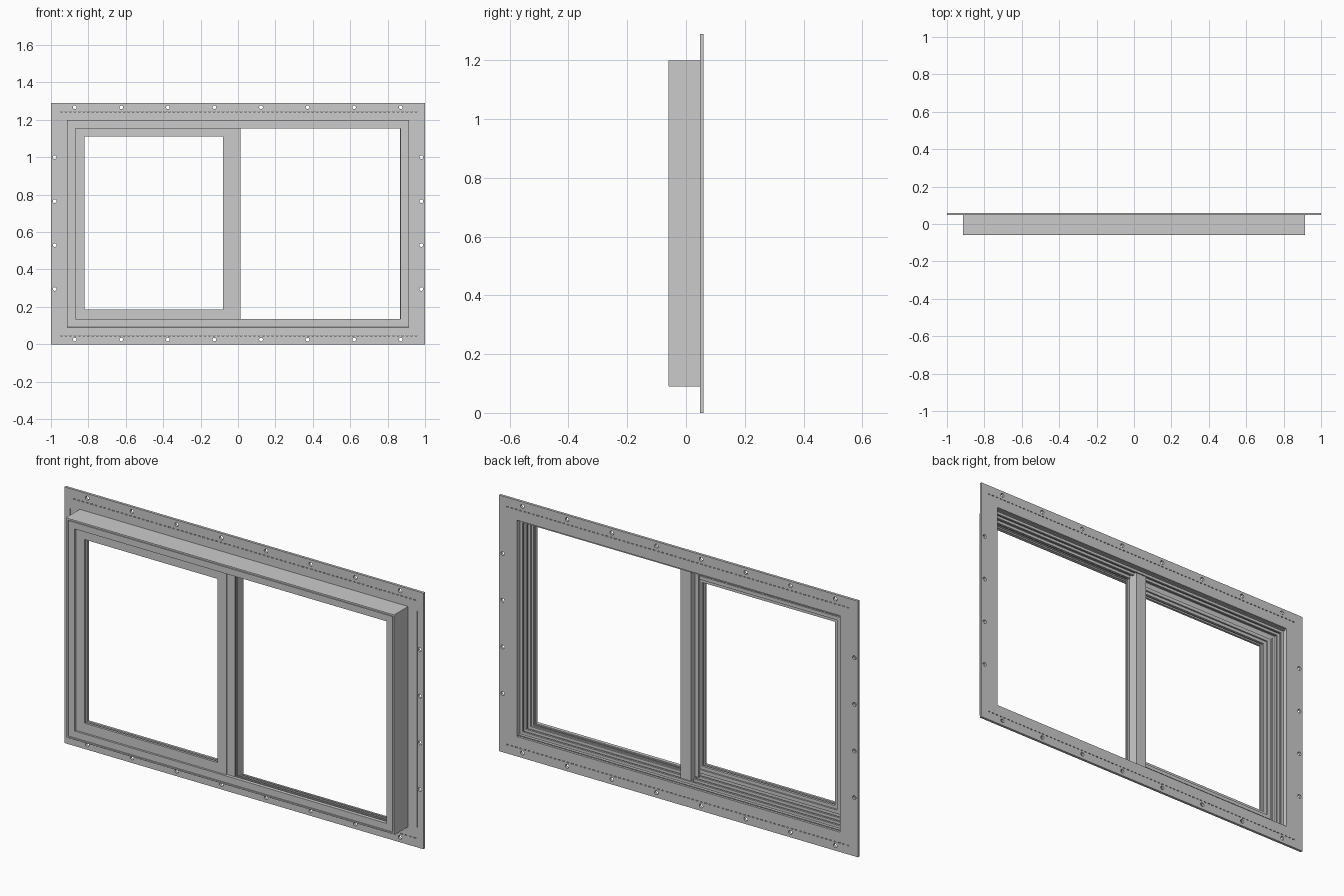
import bpy, bmesh
from math import pi
from mathutils import Matrix, Vector

if "Cube" in bpy.data.objects:
    bpy.data.objects.remove(bpy.data.objects["Cube"])


def finish(name, bm):
    bmesh.ops.recalc_face_normals(bm, faces=bm.faces)
    me = bpy.data.meshes.new(name)
    bm.to_mesh(me)
    bm.free()
    ob = bpy.data.objects.new(name, me)
    bpy.context.collection.objects.link(ob)
    return ob


def ring(name, x0, x1, z0, z1, profile):
    """Sweep a closed (inset, y) profile round a rectangle with mitred corners."""
    bm = bmesh.new()
    corners = []
    for sx, sz in ((0, 0), (1, 0), (1, 1), (0, 1)):
        corners.append([bm.verts.new((x1 - d if sx else x0 + d, y,
                                      z1 - d if sz else z0 + d)) for d, y in profile])
    n = len(profile)
    for c in range(4):
        a, b = corners[c], corners[(c + 1) % 4]
        for i in range(n):
            j = (i + 1) % n
            bm.faces.new((a[i], a[j], b[j], b[i]))
    return finish(name, bm)


def add_box(bm, x0, x1, y0, y1, z0, z1):
    m = Matrix.LocRotScale(Vector(((x0 + x1) / 2, (y0 + y1) / 2, (z0 + z1) / 2)),
                           None, Vector((x1 - x0, y1 - y0, z1 - z0)))
    bmesh.ops.create_cube(bm, size=1, matrix=m)


def box(name, *dims):
    bm = bmesh.new()
    add_box(bm, *dims)
    return finish(name, bm)


# Nailing flange behind the frame
flange = ring("nailing_flange", -1, 1, 0, 1.29,
              [(0, .047), (0, .06), (.1, .06), (.1, .047)])

# Screw holes, perforation dashes and side score lines cut from the flange
bm = bmesh.new()
holes = [(-.873 + i * .249, z) for i in range(8) for z in (.025, 1.267)]
holes += [(s * .98, .295 + i * .235) for i in range(4) for s in (-1, 1)]
for x, z in holes:
    bmesh.ops.create_cone(bm, cap_ends=True, segments=16, radius1=.01, radius2=.01, depth=.1,
                          matrix=Matrix.Translation((x, .055, z)) @ Matrix.Rotation(pi / 2, 4, 'X'))
for z in (.045, 1.243):
    for i in range(80):
        x = -.95 + i * .024
        add_box(bm, x, x + .012, .03, .08, z - .002, z + .002)
for s in (-1, 1):
    add_box(bm, s * .967 - .002, s * .967 + .002, .03, .05, .1, 1.19)
cutter = finish("flange_cutter", bm)
cutter.hide_render = True
mod = flange.modifiers.new("holes", 'BOOLEAN')
mod.operation, mod.solver, mod.object = 'DIFFERENCE', 'EXACT', cutter
bpy.context.view_layer.objects.active = flange
bpy.ops.object.modifier_apply(modifier=mod.name)
bpy.data.objects.remove(cutter)

# Main frame: stepped extrusion with a front lip and track channels
ring("outer_frame", -.915, .915, .09, 1.2, [
    (.002, -.06), (0, -.057), (0, .047), (.015, .05), (.015, .036), (.028, .036),
    (.028, .026), (.02, .026), (.02, .012), (.033, .012), (.033, .002), (.024, .002),
    (.024, -.016), (.038, -.016), (.038, -.026), (.032, -.026), (.032, -.042),
    (.046, -.042), (.046, -.06), (.013, -.06), (.013, -.055), (.009, -.055), (.009, -.06)])

# Glazing gasket round the fixed right-hand opening
ring("fixed_gasket", -.005, .885, .115, 1.18,
     [(0, -.045), (.019, -.045), (.019, -.038), (.014, -.038), (.014, -.03),
      (.019, -.03), (.019, -.022), (0, -.022)])

# Sliding sash in the left half, grooved for its glass
ring("sliding_sash", -.87, -.03, .135, 1.16, [
    (0, -.05), (.05, -.05), (.05, -.038), (.042, -.038), (.042, -.026), (.05, -.026),
    (.05, -.014), (.034, -.014), (.034, -.006), (.016, -.006), (.016, -.012), (0, -.012)])

# Centre meeting post and its interlock strips
box("centre_post", -.05, .01, -.025, .03, .11, 1.18)
box("interlock_strip", -.07, -.045, -.012, 0, .13, 1.16)
box("post_front_cover", -.035, .01, -.045, -.025, .13, 1.165)
